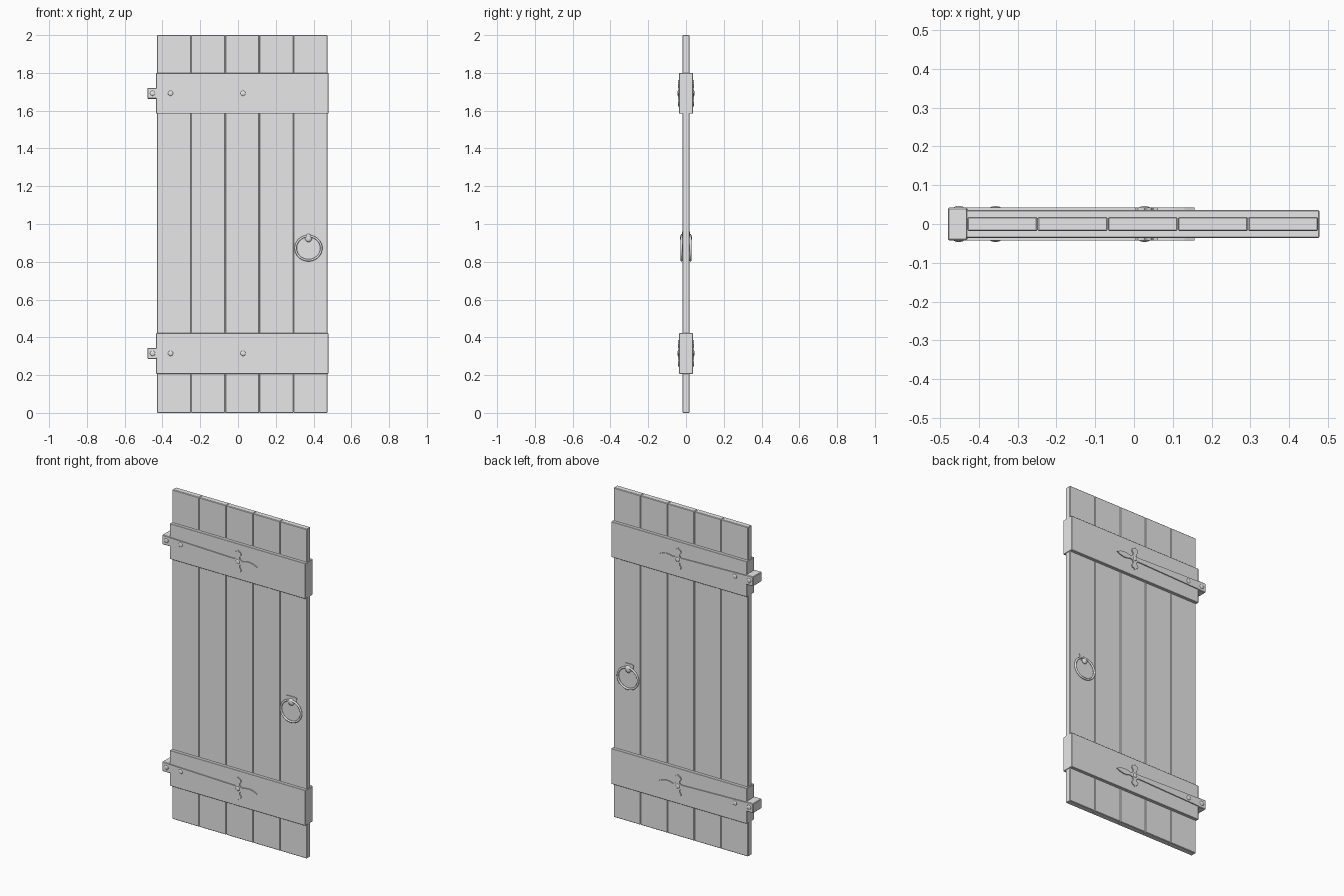
import bpy, bmesh, math
from mathutils import Matrix, Vector

if "Cube" in bpy.data.objects:
    bpy.data.objects.remove(bpy.data.objects["Cube"])

grey = bpy.data.materials.new("plain grey")
grey.diffuse_color = (0.8, 0.8, 0.8, 1)
grey.use_nodes = True
grey.node_tree.nodes["Principled BSDF"].inputs["Base Color"].default_value = grey.diffuse_color


def finish(bm, name, smooth=False):
    bmesh.ops.recalc_face_normals(bm, faces=bm.faces)
    for f in bm.faces:
        f.smooth = smooth
    me = bpy.data.meshes.new(name)
    bm.to_mesh(me)
    bm.free()
    ob = bpy.data.objects.new(name, me)
    me.materials.append(grey)
    bpy.context.collection.objects.link(ob)
    return ob


def box(name, x0, x1, y0, y1, z0, z1, bevel=0.0):
    bm = bmesh.new()
    bmesh.ops.create_cube(bm, size=1)
    for v in bm.verts:
        v.co = Vector(((x0 + x1) / 2 + v.co.x * (x1 - x0),
                       (y0 + y1) / 2 + v.co.y * (y1 - y0),
                       (z0 + z1) / 2 + v.co.z * (z1 - z0)))
    if bevel:
        bmesh.ops.bevel(bm, geom=bm.edges[:], offset=bevel, segments=1, affect='EDGES')
    return finish(bm, name)


def slab(name, pts, y0, y1):
    """Outline in x/z, extruded from y0 to y1."""
    bm = bmesh.new()
    f = bm.faces.new([bm.verts.new((x, y0, z)) for x, z in pts])
    r = bmesh.ops.extrude_face_region(bm, geom=[f])
    for v in r["geom"]:
        if isinstance(v, bmesh.types.BMVert):
            v.co.y = y1
    return finish(bm, name)


def dome(name, x, y, z, rx, ry, rz):
    bm = bmesh.new()
    m = Matrix.Translation((x, y, z)) @ Matrix.Diagonal((rx, ry, rz, 1))
    m = m @ Matrix.Rotation(math.pi / 2, 4, 'X')
    bmesh.ops.create_uvsphere(bm, u_segments=14, v_segments=8, radius=1, matrix=m)
    return finish(bm, name, True)


def ring(name, x, y, z, rx, rz, r, n=36, k=10):
    bm = bmesh.new()
    rows = []
    for i in range(n):
        a = 2 * math.pi * i / n
        row = []
        for j in range(k):
            b = 2 * math.pi * j / k
            d = r * math.cos(b)
            row.append(bm.verts.new((x + (rx + d) * math.cos(a), y + r * math.sin(b),
                                     z + (rz + d) * math.sin(a))))
        rows.append(row)
    for i in range(n):
        p, q = rows[i], rows[(i + 1) % n]
        for j in range(k):
            bm.faces.new((p[j], q[j], q[(j + 1) % k], p[(j + 1) % k]))
    return finish(bm, name, True)


# five vertical planks
W = 0.181
for i in range(5):
    x = -0.43 + i * W
    box("plank_%d" % (i + 1), x + 0.0005, x + W - 0.0005, -0.018, 0.018, 0, 2, 0.003)

# upper half of the strap outline, relative to the band centre line
half = [(-0.435, 0.025), (0.0, 0.013), (0.012, 0.016), (0.016, 0.030), (0.004, 0.046),
        (0.010, 0.058), (0.019, 0.062), (0.027, 0.070), (0.035, 0.062), (0.044, 0.058),
        (0.050, 0.046), (0.038, 0.030), (0.042, 0.016), (0.060, 0.009), (0.080, 0.015),
        (0.105, 0.017), (0.130, 0.012), (0.156, 0.0)]
outline = half + [(x, -z) for x, z in reversed(half[:-1])]

for level, zc in (("lower", 0.315), ("upper", 1.692)):
    # cross band and hinge block
    box(level + "_band", -0.433, 0.478, -0.036, 0.036, zc - 0.108, zc + 0.108, 0.002)
    box(level + "_hinge_block", -0.48, -0.43, -0.042, 0.042, zc - 0.029, zc + 0.029, 0.003)
    for side, s in (("front", -1), ("back", 1)):
        # strap with leaf-shaped end, and its rivets
        slab("%s_%s_strap" % (level, side), [(x, zc + z) for x, z in outline],
             s * 0.034, s * 0.042)
        for n, x in enumerate((-0.452, -0.357, 0.027)):
            dome("%s_%s_rivet_%d" % (level, side, n + 1), x, s * 0.0415, zc,
                 0.014, 0.0047, 0.014)

# ring handle on both faces
for side, s in (("front", -1), ("back", 1)):
    plate = [(0.337, 0.956), (0.350, 0.960), (0.396, 0.960), (0.409, 0.956),
             (0.405, 0.932), (0.392, 0.917), (0.354, 0.917), (0.341, 0.932)]
    slab(side + "_handle_plate", plate, s * 0.016, s * 0.022)
    dome(side + "_handle_staple", 0.373, s * 0.022, 0.926, 0.019, 0.009, 0.022)
    ring(side + "_handle_ring", 0.373, s * 0.0245, 0.872, 0.068, 0.064, 0.006)
